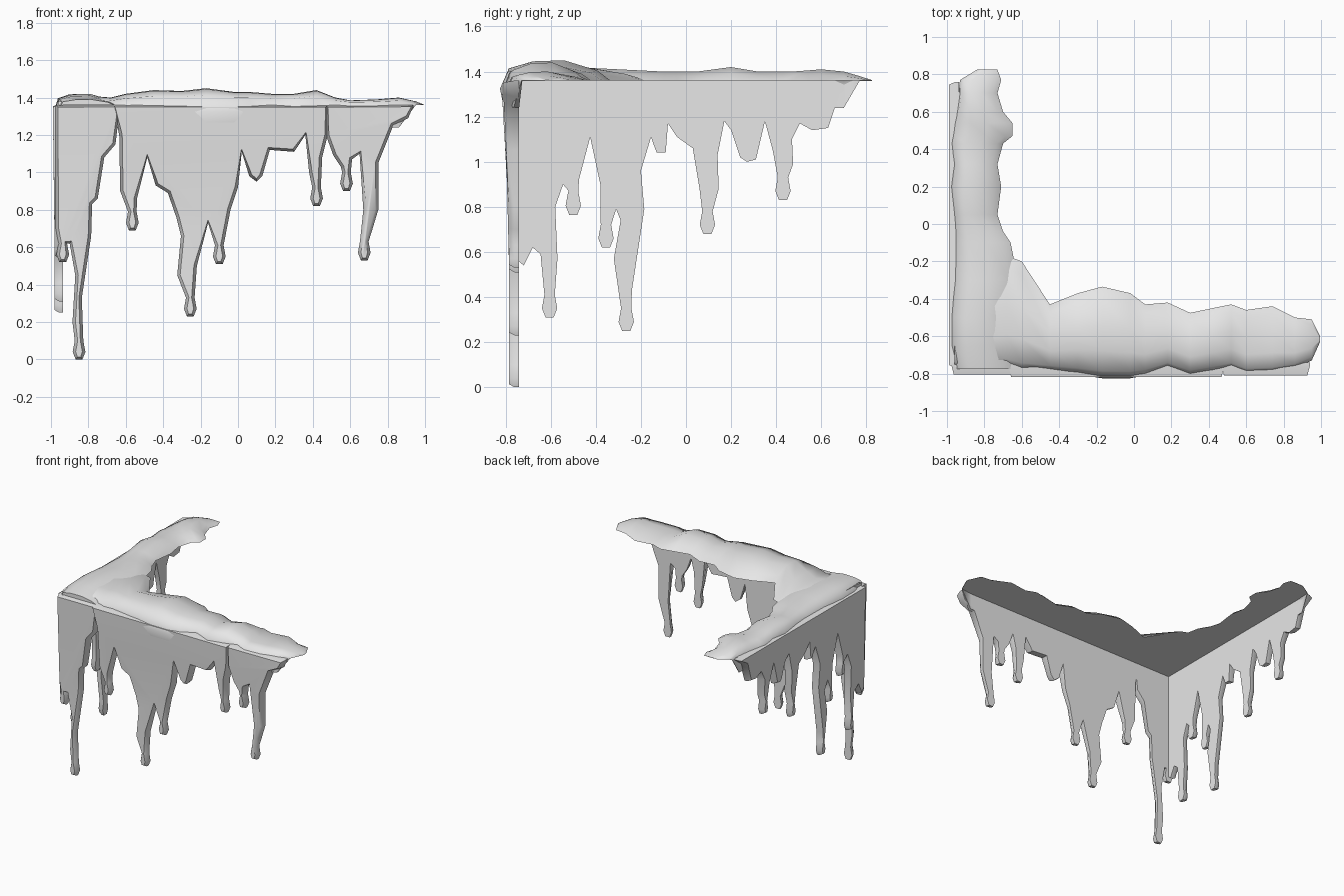
import bpy
import bmesh

# Remove the default object
if "Cube" in bpy.data.objects:
    bpy.data.objects.remove(bpy.data.objects["Cube"], do_unlink=True)

# Single pale grey material
grey = bpy.data.materials.new("pale_grey")
grey.use_nodes = True
COLOUR = (0.8, 0.8, 0.8, 1)
grey.diffuse_color = COLOUR
grey.node_tree.nodes["Principled BSDF"].inputs["Base Color"].default_value = COLOUR

LEDGE = 1.36          # height of the flat underside
FRONT_PLANE = -0.74   # flat back of the front drips
SIDE_PLANE = -0.935   # flat back of the side drips


def place(along, across, z, axis):
    """Position from a distance along an arm, one across it, and a height."""
    return (along, across, z) if axis == "x" else (across, along, z)


def finish(bm, name, angle):
    bmesh.ops.recalc_face_normals(bm, faces=bm.faces[:])
    mesh = bpy.data.meshes.new(name)
    bm.to_mesh(mesh)
    bm.free()
    mesh.materials.append(grey)
    obj = bpy.data.objects.new(name, mesh)
    bpy.context.collection.objects.link(obj)
    bpy.ops.object.select_all(action="DESELECT")
    obj.select_set(True)
    bpy.context.view_layer.objects.active = obj
    bpy.ops.object.shade_smooth_by_angle(angle=angle)
    return obj


def with_bulbs(points):
    """Swap every point marked as a tip for the outline of a drop."""
    outline = []
    for point in points:
        if len(point) == 2:
            outline.append(point)
            continue
        u, z, _ = point
        left = [(-.023, .1), (-.034, .04), (-.018, 0)]
        right = [(-du, dz) for du, dz in reversed(left)]
        outline += [(u + du, z + dz) for du, dz in left + right]
    return outline


def curtain(name, points, axis, plane, swell):
    """Hanging sheet: flat at the back, bevelled and swollen at the front."""
    bm = bmesh.new()
    outline = with_bulbs(points)
    back = [bm.verts.new(place(u, plane, z, axis)) for u, z in outline]
    rim = [bm.verts.new(place(u, plane - .02, z, axis)) for u, z in outline]
    bm.faces.new(back)
    front = bm.faces.new(rim)
    count = len(outline)
    for i in range(count):
        j = (i + 1) % count
        bm.faces.new((back[i], back[j], rim[j], rim[i]))
    bm.normal_update()
    bmesh.ops.inset_region(bm, faces=[front], thickness=.016,
                           use_boundary=True, use_even_offset=False)
    part = 1 if axis == "x" else 0
    for v in front.verts:
        rise = min(1, max(0, (v.co.z - .8) / .5))
        v.co[part] = plane - .045 - swell * rise
    ngons = [f for f in bm.faces if len(f.verts) > 4]
    bmesh.ops.triangulate(bm, faces=ngons, ngon_method="EAR_CLIP")
    return finish(bm, name, .9)


def ledge(name, sections, axis, plane):
    """Lumpy cap lofted from sections: along, outer edge, inner edge, height."""
    bm = bmesh.new()
    rings = []
    for n, (u, outer, inner, top) in enumerate(sections):
        h = top - LEDGE
        width = inner - outer
        lip = 0 if n >= len(sections) - 2 else .06
        wall = max(plane, outer + .004)
        shape = [(inner, LEDGE), (inner - .12 * width, LEDGE + .5 * h),
                 (inner - .42 * width, LEDGE + h),
                 (inner - .7 * width, LEDGE + .95 * h),
                 (inner - .92 * width, LEDGE + .6 * h),
                 (outer, LEDGE - .6 * lip),
                 (outer + .2 * (wall - outer), LEDGE - 2 * lip),
                 (wall, LEDGE - 2 * lip - .001), (wall, LEDGE)]
        rings.append([bm.verts.new(place(u, v, z, axis)) for v, z in shape])
    for a, b in zip(rings, rings[1:]):
        for i in range(len(a)):
            j = (i + 1) % len(a)
            bm.faces.new((a[i], a[j], b[j], b[i]))
    bm.faces.new(rings[0])
    bm.faces.new(rings[-1])
    return finish(bm, name, 1.0)


TIP = "tip"

# Corner drips on the front
curtain("corner_drips", [
    (-.975, LEDGE), (-.975, .7), (-.937, .52, TIP), (-.9, .62), (-.87, .45),
    (-.885, .2), (-.85, 0, TIP), (-.835, .33), (-.785, .66), (-.78, .83),
    (-.75, .86), (-.715, 1.08), (-.655, 1.15), (-.63, LEDGE)],
    "x", FRONT_PLANE, .02)

# Wide group of drips in the middle of the front
curtain("middle_drips", [
    (-.67, LEDGE), (-.635, 1.2), (-.63, .9), (-.565, .69, TIP), (-.54, .86),
    (-.485, 1.08), (-.44, .93), (-.375, .89), (-.33, .76), (-.305, .66),
    (-.325, .45), (-.255, .23, TIP), (-.22, .5), (-.16, .73), (-.1, .51, TIP),
    (-.04, .8), (0, .92), (.02, 1.11), (.06, .98), (.1, .95), (.13, .98),
    (.17, 1.12), (.3, 1.11), (.36, 1.2), (.38, 1), (.42, .82, TIP),
    (.45, 1.08), (.48, 1.2), (.48, LEDGE)],
    "x", FRONT_PLANE, .032)

# Drips at the free end of the front
curtain("end_drips", [
    (.47, LEDGE), (.47, 1.2), (.51, 1.09), (.55, 1.03), (.58, .9, TIP),
    (.61, 1.07), (.65, 1.1), (.67, .8), (.675, .53, TIP), (.72, .7),
    (.75, .8), (.75, 1.05), (.83, 1.25), (.91, 1.29), (.94, LEDGE)],
    "x", FRONT_PLANE, .025)

# Drips along the side
curtain("side_drips", [
    (-.765, LEDGE), (-.765, .58), (-.72, .54), (-.68, .62), (-.645, .59),
    (-.605, .31, TIP), (-.57, .57), (-.58, .8), (-.545, .9), (-.52, .87),
    (-.5, .765, TIP), (-.475, .92), (-.425, 1.11), (-.38, .9),
    (-.355, .62, TIP), (-.31, .79), (-.29, .74), (-.32, .57),
    (-.265, .25, TIP), (-.24, .43), (-.185, .79), (-.2, .96), (-.155, 1.11),
    (-.145, 1.08), (-.13, 1.04), (-.09, 1.04), (-.08, 1.17), (-.04, 1.11),
    (.03, 1.06), (.06, .88), (.095, .68, TIP), (.145, .88), (.14, 1.03),
    (.17, 1.18), (.2, 1.14), (.24, 1.02), (.27, 1), (.31, 1.01), (.35, 1.18),
    (.385, 1.05), (.43, .83, TIP), (.475, .99), (.47, 1.1), (.505, 1.17),
    (.56, 1.14), (.63, 1.15), (.68, 1.3), (.76, LEDGE)],
    "y", SIDE_PLANE, .01)

# Lumpy top along the front, with the fill at the inner corner
ledge("front_ledge", [
    (-.96, -.77, -.4, 1.39), (-.8, -.78, -.22, 1.41), (-.68, -.77, -.17, 1.4),
    (-.6, -.79, -.2, 1.42), (-.45, -.785, -.43, 1.44),
    (-.3, -.805, -.37, 1.435), (-.17, -.825, -.335, 1.45),
    (-.02, -.825, -.37, 1.43), (.06, -.81, -.43, 1.43),
    (.18, -.77, -.42, 1.42), (.3, -.81, -.475, 1.42), (.42, -.79, -.45, 1.44),
    (.52, -.77, -.43, 1.4), (.6, -.8, -.46, 1.385), (.74, -.795, -.44, 1.39),
    (.86, -.77, -.5, 1.4), (.95, -.73, -.51, 1.38), (.995, -.63, -.6, 1.362)],
    "x", FRONT_PLANE)

# Lumpy top along the side
ledge("side_ledge", [
    (-.775, -.96, -.66, 1.39), (-.65, -.985, -.65, 1.41),
    (-.5, -.985, -.65, 1.42), (-.3, -.97, -.62, 1.41), (-.1, -.965, -.66, 1.4),
    (-.04, -.965, -.7, 1.4), (.05, -.97, -.73, 1.4), (.2, -.985, -.71, 1.42),
    (.32, -.97, -.73, 1.4), (.43, -.985, -.7, 1.4), (.47, -.98, -.65, 1.4),
    (.54, -.97, -.65, 1.405), (.6, -.955, -.7, 1.41), (.7, -.94, -.73, 1.4),
    (.77, -.93, -.71, 1.38), (.825, -.84, -.73, 1.362)],
    "y", SIDE_PLANE)
